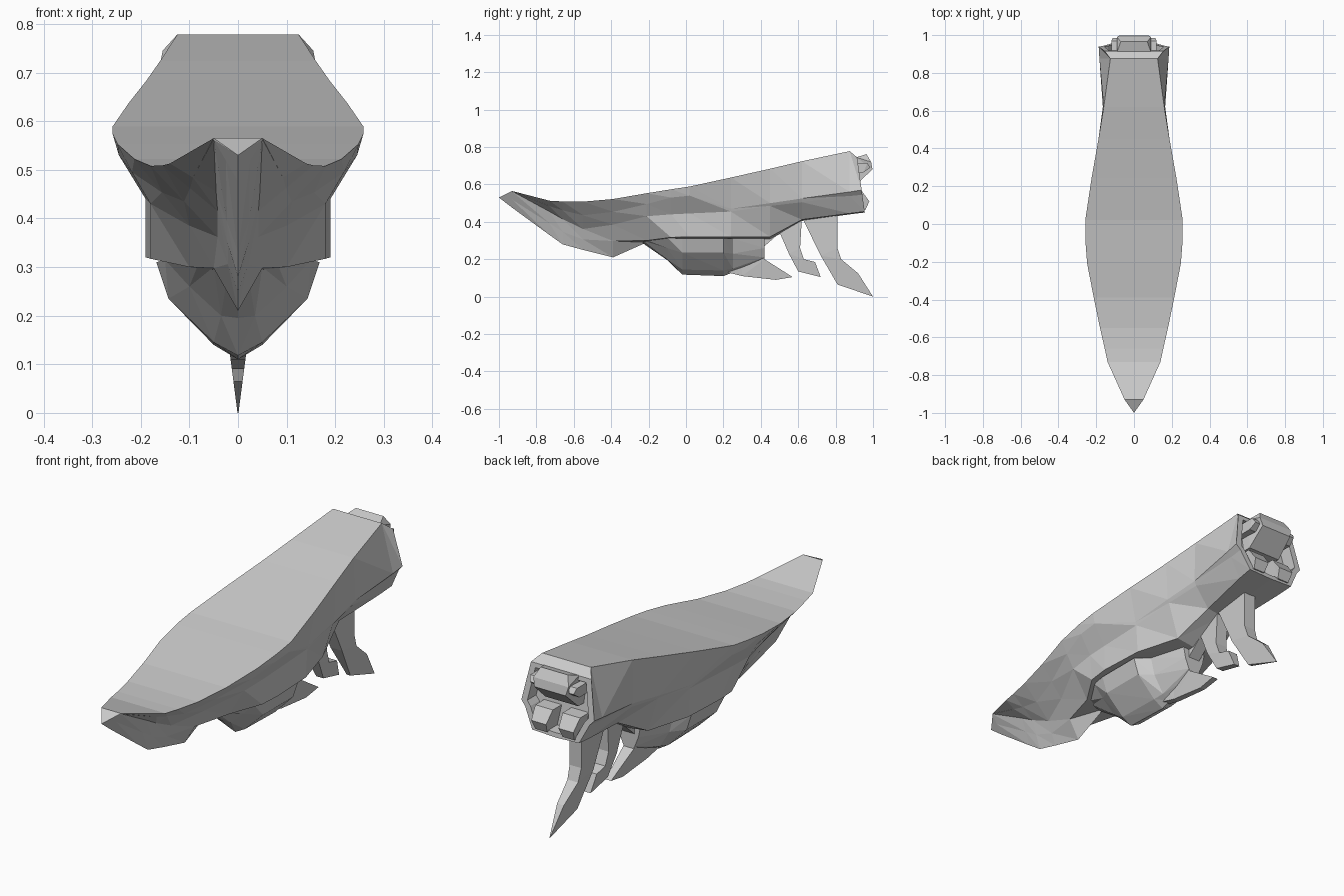
import bpy, bmesh

if "Cube" in bpy.data.objects:
    bpy.data.objects.remove(bpy.data.objects["Cube"])


def finish(name, bm):
    bmesh.ops.remove_doubles(bm, verts=bm.verts, dist=0.0005)
    bmesh.ops.triangulate(bm, faces=[f for f in bm.faces if len(f.verts) > 4])
    bmesh.ops.recalc_face_normals(bm, faces=bm.faces)
    me = bpy.data.meshes.new(name)
    bm.to_mesh(me)
    bm.free()
    ob = bpy.data.objects.new(name, me)
    bpy.context.collection.objects.link(ob)
    return ob


def loft(name, sections, rake=0):
    """Sections are (y, half outline of (x, z) from deck edge to keel), mirrored in x.
    The last three sections lean by rake so lower points sit further back."""
    bm = bmesh.new()
    rings = []
    for k, (y, half) in enumerate(sections):
        lean = rake if k >= len(sections) - 3 else 0
        pts = [(x, y + lean * (.6 - z), z) for x, z in half]
        pts += [(-x, py, z) for x, py, z in reversed(pts) if x > 0]
        rings.append([bm.verts.new(p) for p in pts])
    for a, b in zip(rings, rings[1:]):
        n = len(a)
        for i in range(n):
            j = (i + 1) % n
            if j == 0:  # flat deck
                bm.faces.new((a[i], a[j], b[j], b[i]))
            elif i < n // 2:  # right flank, diagonals mirrored on the left
                bm.faces.new((a[i], a[j], b[j]))
                bm.faces.new((a[i], b[j], b[i]))
            else:
                bm.faces.new((a[i], a[j], b[i]))
                bm.faces.new((a[j], b[j], b[i]))
    bm.faces.new(rings[0])
    bm.faces.new(rings[-1])
    return finish(name, bm)


def fin(name, profile, spread=0.13, cap=0.03):
    """Side profile in (y, z), thinning towards the ground."""
    bm = bmesh.new()
    sides = []
    for s in (1, -1):
        sides.append([bm.verts.new((s * min(cap, spread * z + 0.001), y, z)) for y, z in profile])
        bm.faces.new(sides[-1])
    n = len(profile)
    for i in range(n):
        j = (i + 1) % n
        bm.faces.new((sides[0][i], sides[0][j], sides[1][j], sides[1][i]))
    return finish(name, bm)


def nozzle(name, cx, profile):
    """Faceted exhaust housing from points of (y, z, half width)."""
    bm = bmesh.new()
    r = [bm.verts.new((cx + w, y, z)) for y, z, w in profile]
    l = [bm.verts.new((cx - w, y, z)) for y, z, w in profile]
    bm.faces.new(r)
    bm.faces.new(l)
    for i in range(len(r)):
        j = (i + 1) % len(r)
        bm.faces.new((r[i], r[j], l[j], l[i]))
    return finish(name, bm)


def bow(y, top, chine, keel):
    """Bow section: straight flank to a narrow chine, then straight to the keel."""
    mid = [((p[0] + q[0]) / 2, (p[1] + q[1]) / 2) for p, q in ((top, chine), (chine, (0, keel)))]
    return y, [top, mid[0], chine, mid[1], (0, keel)]


# main hull: flat deck, narrow bow, keel, flared stern with an overhanging ledge
stern = [(.155, .745), (.187, .57), (.165, .545), (.12, .455), (0, .45)]
inner = [(x * .84, .6 + (z - .6) * .86) for x, z in stern]
loft("hull", [
    bow(-1, (.0002, .53), (.0002, .53), .53),
    bow(-.93, (.05, .565), (.05, .562), .476),
    bow(-.73, (.14, .513), (.045, .455), .33),
    bow(-.66, (.155, .509), (.042, .415), .28),
    bow(-.55, (.18, .508), (.042, .362), .25),
    bow(-.39, (.213, .522), (.1, .385), .21),
    (-.21, [(.248, .553), (.218, .495), (.18, .43), (.1, .3), (0, .29)]),
    (-.08, [(.258, .574), (.245, .53), (.19, .44), (.18, .317), (0, .298)]),
    (.02, [(.258, .589), (.248, .54), (.19, .445), (.19, .32), (0, .3)]),
    (.24, [(.225, .637), (.192, .47), (.188, .455), (.18, .32), (0, .3)]),
    (.45, [(.188, .684), (.18, .5), (.172, .485), (.12, .32), (0, .305)]),
    (.62, [(.16, .724), (.165, .525), (.155, .505), (.085, .412), (0, .405)]),
    (.875, [(.125, .778), (.183, .56), (.164, .538), (.115, .445), (0, .44)]),
    (.935, stern), (.935, inner), (.87, inner),
], rake=.14)

# belly pod, V-shaped in front and boxy amidships
loft("belly_pod", [
    (-.23, [(.08, .31), (.05, .3), (.02, .29), (0, .285)]),
    (-.1, [(.15, .315), (.1, .26), (.035, .2), (0, .195)]),
    (-.02, [(.168, .31), (.143, .235), (.05, .145), (0, .118)]),
    (.2, [(.168, .31), (.143, .235), (.05, .14), (0, .11)]),
    (.25, [(.11, .31), (.09, .23), (.04, .15), (0, .13)]),
    (.42, [(.06, .31), (.05, .26), (.03, .21), (0, .19)]),
])

# landing fins along the centre line
fin("belly_fin", [(.2, .25), (.22, .13), (.3, .11), (.48, .09), (.57, .105), (.42, .2),
                  (.42, .27), (.5, .34), (.3, .33)])
fin("middle_leg", [(.5, .345), (.55, .23), (.6, .135), (.72, .105), (.69, .185), (.63, .2),
                   (.61, .26), (.62, .43)])
fin("rear_leg", [(.62, .425), (.72, .22), (.81, .065), (1, 0), (.92, .125), (.83, .2),
                 (.81, .26), (.81, .46)])

# engine cluster in the stern recess
nozzle("main_exhaust", 0, [(.86, .73, .09), (.91, .745, .09), (.965, .762, .07), (.99, .72, .09),
                           (.997, .68, .08), (.91, .6, .085), (.86, .6, .085)])
for s in (1, -1):
    nozzle("lower_exhaust", s * .07, [(.86, .565, .045), (.94, .565, .045), (.98, .51, .038),
                                      (.96, .465, .03), (.86, .465, .03)])
    nozzle("side_exhaust", s * .1, [(.86, .715, .02), (.97, .715, .02), (.985, .69, .012),
                                    (.95, .665, .018), (.86, .665, .018)])
